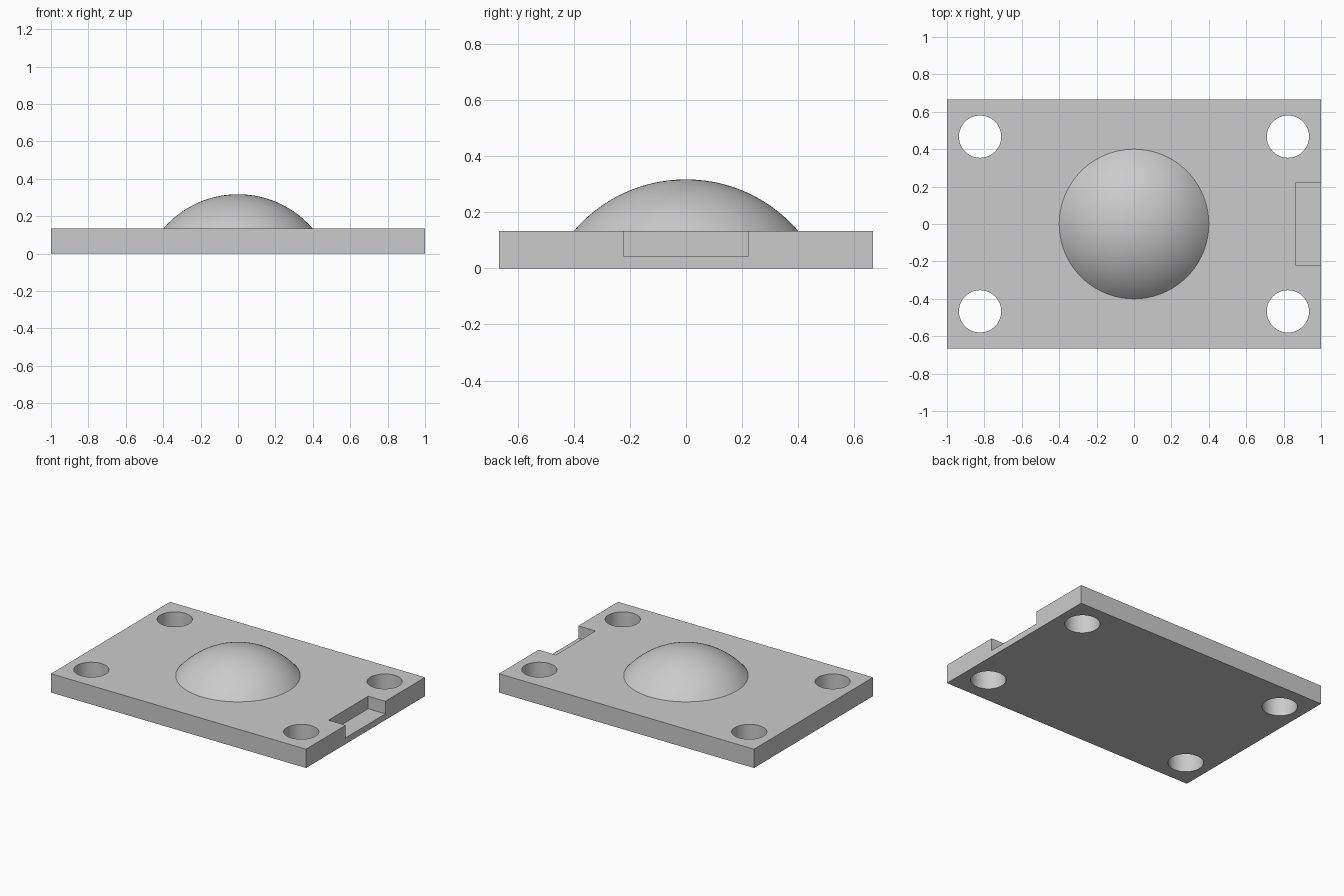
import bpy, bmesh
from math import sin, cos, asin, pi
from mathutils import Matrix, Vector

LENGTH, DEPTH, THICK = 2.0, 1.333, 0.133
DOME_RADIUS, DOME_RISE = 0.4, 0.184
HOLE_X, HOLE_Y, HOLE_RADIUS = 0.823, 0.467, 0.113
SLOT_X, SLOT_HALF, SLOT_FLOOR = 0.865, 0.222, 0.044

if "Cube" in bpy.data.objects:
    bpy.data.objects.remove(bpy.data.objects["Cube"], do_unlink=True)

GREY = (0.6, 0.6, 0.6, 1)
grey = bpy.data.materials.new("light grey")
grey.use_nodes = True
grey.diffuse_color = GREY
grey.node_tree.nodes["Principled BSDF"].inputs["Base Color"].default_value = GREY


def make_object(name, bm):
    bmesh.ops.recalc_face_normals(bm, faces=bm.faces)
    mesh = bpy.data.meshes.new(name)
    bm.to_mesh(mesh)
    bm.free()
    mesh.materials.append(grey)
    obj = bpy.data.objects.new(name, mesh)
    bpy.context.collection.objects.link(obj)
    return obj


def box(name, low, high):
    low, high = Vector(low), Vector(high)
    bm = bmesh.new()
    bmesh.ops.create_cube(bm, size=1, matrix=Matrix.Translation((low + high) / 2)
                          @ Matrix.Diagonal((*(high - low), 1)))
    return make_object(name, bm)


def cylinder(name, x, y, radius):
    bm = bmesh.new()
    bmesh.ops.create_cone(bm, cap_ends=True, segments=64, radius1=radius, radius2=radius,
                          depth=1, matrix=Matrix.Translation((x, y, 0)))
    return make_object(name, bm)


def dome(name):
    # Spherical cap with its rim sunk slightly into the plate
    ball = (DOME_RADIUS ** 2 + DOME_RISE ** 2) / (2 * DOME_RISE)
    centre_z = THICK + DOME_RISE - ball
    rim = asin(DOME_RADIUS / ball)
    rings = 20
    bm = bmesh.new()
    profile = [bm.verts.new((ball * sin(rim * i / rings), 0,
                             centre_z + ball * cos(rim * i / rings)))
               for i in range(rings + 1)]
    profile.append(bm.verts.new((DOME_RADIUS, 0, THICK / 2)))
    profile.append(bm.verts.new((0, 0, THICK / 2)))
    edges = [bm.edges.new(pair) for pair in zip(profile, profile[1:])]
    bmesh.ops.spin(bm, geom=profile + edges, axis=(0, 0, 1), cent=(0, 0, 0),
                   angle=2 * pi, steps=96, use_merge=True)
    bmesh.ops.remove_doubles(bm, verts=bm.verts, dist=0.0001)
    return make_object(name, bm)


def combine(target, other, operation):
    modifier = target.modifiers.new(other.name, "BOOLEAN")
    modifier.operation = operation
    modifier.solver = "EXACT"
    modifier.object = other
    bpy.context.view_layer.objects.active = target
    bpy.ops.object.modifier_apply(modifier=modifier.name)
    bpy.data.objects.remove(other, do_unlink=True)


# Flat base plate
plate = box("domed_plate", (-LENGTH / 2, -DEPTH / 2, 0), (LENGTH / 2, DEPTH / 2, THICK))

# Corner holes
for x in (-HOLE_X, HOLE_X):
    for y in (-HOLE_Y, HOLE_Y):
        combine(plate, cylinder("hole_cutter", x, y, HOLE_RADIUS), "DIFFERENCE")

# Edge notch, open at the top and the left end
combine(plate, box("notch_cutter", (SLOT_X, -SLOT_HALF, SLOT_FLOOR),
                   (LENGTH, SLOT_HALF, 1)), "DIFFERENCE")

# Central dome
combine(plate, dome("dome"), "UNION")

# Smooth the curved walls and keep the rims sharp
bpy.ops.object.select_all(action="DESELECT")
plate.select_set(True)
bpy.context.view_layer.objects.active = plate
bpy.ops.object.shade_smooth_by_angle(angle=pi / 6)
